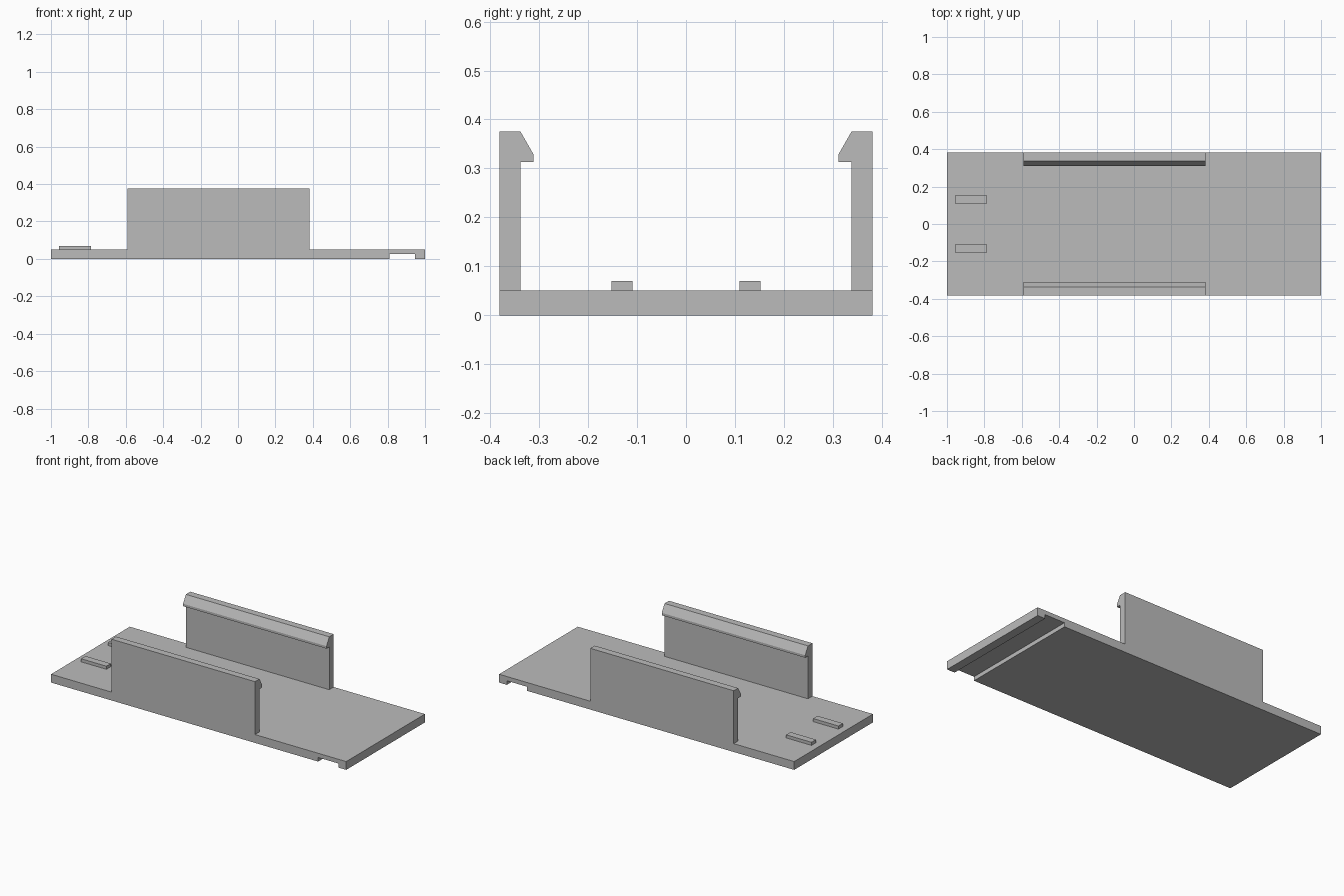
import bpy

cube = bpy.data.objects.get("Cube")
if cube:
    bpy.data.objects.remove(cube, do_unlink=True)

grey = bpy.data.materials.new("plain grey")
grey.use_nodes = True
colour = (0.5, 0.5, 0.5, 1)
grey.diffuse_color = colour
grey.node_tree.nodes["Principled BSDF"].inputs["Base Color"].default_value = colour


def extrude(name, profile, start, end, place):
    """Sweep a 2D profile from start to end; place(a, b, t) gives the 3D point."""
    n = len(profile)
    verts = [place(a, b, t) for t in (start, end) for a, b in profile]
    faces = [tuple(range(n)), tuple(range(2 * n - 1, n - 1, -1))]
    faces += [(i, i + n, (i + 1) % n + n, (i + 1) % n) for i in range(n)]
    mesh = bpy.data.meshes.new(name)
    mesh.from_pydata(verts, [], faces)
    mesh.materials.append(grey)
    obj = bpy.data.objects.new(name, mesh)
    bpy.context.collection.objects.link(obj)
    # Make all normals point outward
    import bmesh
    bm = bmesh.new()
    bm.from_mesh(mesh)
    bmesh.ops.recalc_face_normals(bm, faces=bm.faces)
    bm.to_mesh(mesh)
    bm.free()
    return obj


half_width = 0.381
plate_top = 0.051

# Base plate with a groove across the underside
plate = [(-1, 0), (0.81, 0), (0.81, 0.025), (0.947, 0.025), (0.947, 0),
         (1, 0), (1, plate_top), (-1, plate_top)]
extrude("base_plate", plate, -half_width, half_width, lambda a, b, t: (a, t, b))

# Side walls with inward clip lips, and small raised tabs, mirrored front to back
wall = [(half_width, plate_top), (half_width, 0.375), (0.338, 0.375),
        (0.311, 0.328), (0.311, 0.313), (0.338, 0.313), (0.338, plate_top)]
tab = [(0.109, plate_top), (0.152, plate_top), (0.152, 0.07), (0.109, 0.07)]
for side, label in ((-1, "front"), (1, "back")):
    def place(a, b, t):
        return (t, side * a, b)
    extrude(label + "_clip_wall", wall, -0.59, 0.382, place)
    extrude(label + "_tab", tab, -0.957, -0.785, place)
